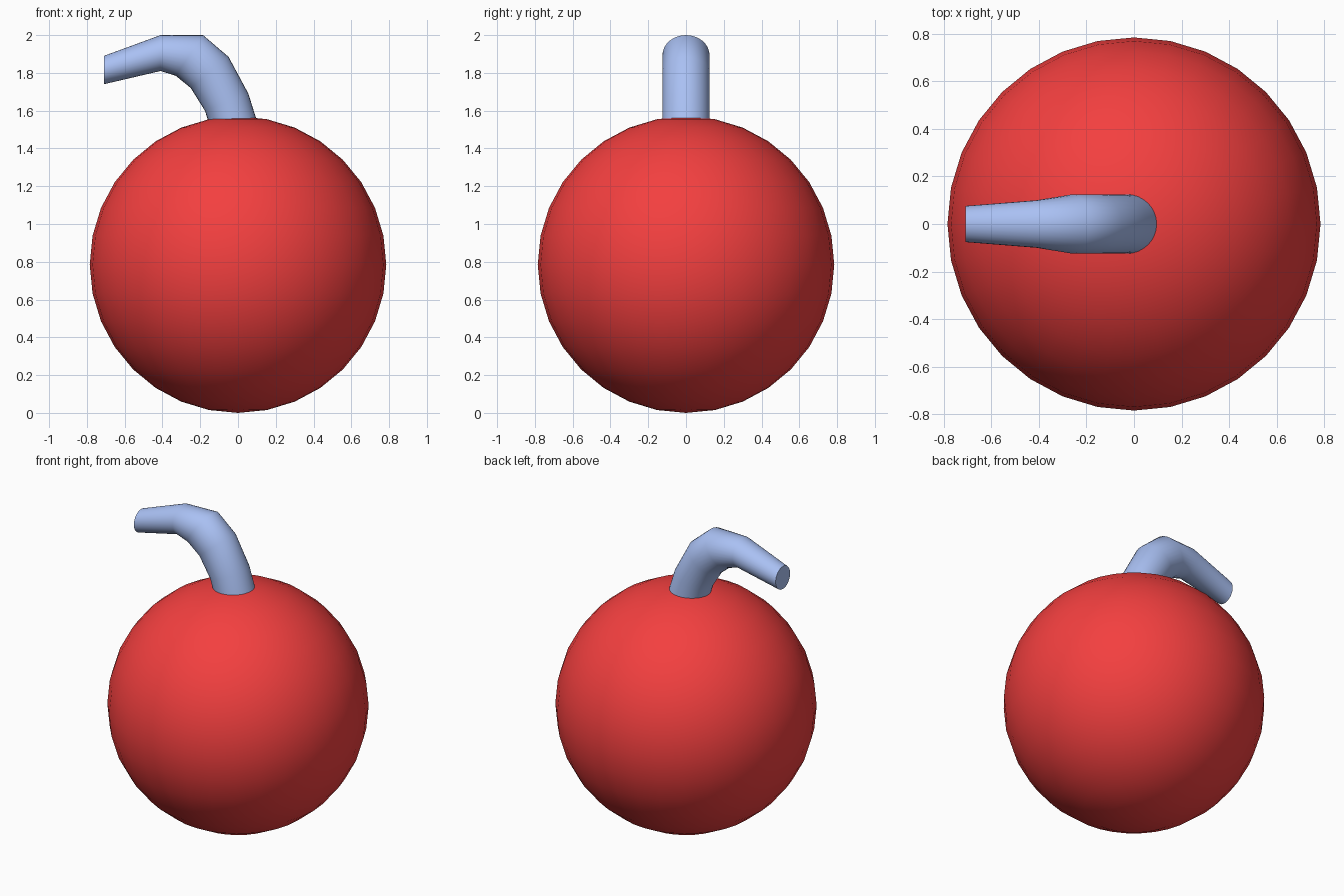
import bpy, bmesh
from math import sin, cos, pi, radians
from mathutils import Vector

if "Cube" in bpy.data.objects:
    bpy.data.objects.remove(bpy.data.objects["Cube"])


def finish(obj, color):
    mat = bpy.data.materials.new(obj.name + "_color")
    mat.diffuse_color = color
    mat.use_nodes = True
    mat.node_tree.nodes["Principled BSDF"].inputs["Base Color"].default_value = mat.diffuse_color
    obj.data.materials.append(mat)
    bpy.ops.object.select_all(action='DESELECT')
    obj.select_set(True)
    bpy.context.view_layer.objects.active = obj
    bpy.ops.object.shade_smooth_by_angle(angle=radians(50))


# Round body
bpy.ops.mesh.primitive_uv_sphere_add(segments=32, ring_count=16, radius=0.785,
                                     location=(0, 0, 0.785))
body = bpy.context.object
body.name = "body"
finish(body, (0.9, 0.05, 0.05, 1))

# Bent stem: each ring is (outer point xz, inner point xz, half width in y)
rings = [
    ((0.105, 1.53), (-0.14, 1.49), 0.125),
    ((0.055, 1.69), (-0.175, 1.60), 0.125),
    ((-0.05, 1.885), (-0.25, 1.72), 0.125),
    ((-0.185, 2.0), (-0.33, 1.785), 0.125),
    ((-0.41, 2.0), (-0.41, 1.81), 0.10),
    ((-0.71, 1.89), (-0.71, 1.74), 0.076),
]
SIDES = 32
bm = bmesh.new()
loops = []
for outer, inner, ry in rings:
    a = Vector((outer[0], 0, outer[1]))
    b = Vector((inner[0], 0, inner[1]))
    mid, half = (a + b) / 2, (a - b) / 2
    loops.append([bm.verts.new(mid + half * cos(2 * pi * i / SIDES)
                               + Vector((0, ry * sin(2 * pi * i / SIDES), 0)))
                  for i in range(SIDES)])
for lo, hi in zip(loops, loops[1:]):
    for i in range(SIDES):
        j = (i + 1) % SIDES
        bm.faces.new((lo[i], lo[j], hi[j], hi[i]))
bm.faces.new(loops[0])
bm.faces.new(loops[-1])
bmesh.ops.recalc_face_normals(bm, faces=bm.faces)
mesh = bpy.data.meshes.new("stem")
bm.to_mesh(mesh)
bm.free()
stem = bpy.data.objects.new("stem", mesh)
bpy.context.collection.objects.link(stem)
finish(stem, (0.4, 0.53, 0.9, 1))
